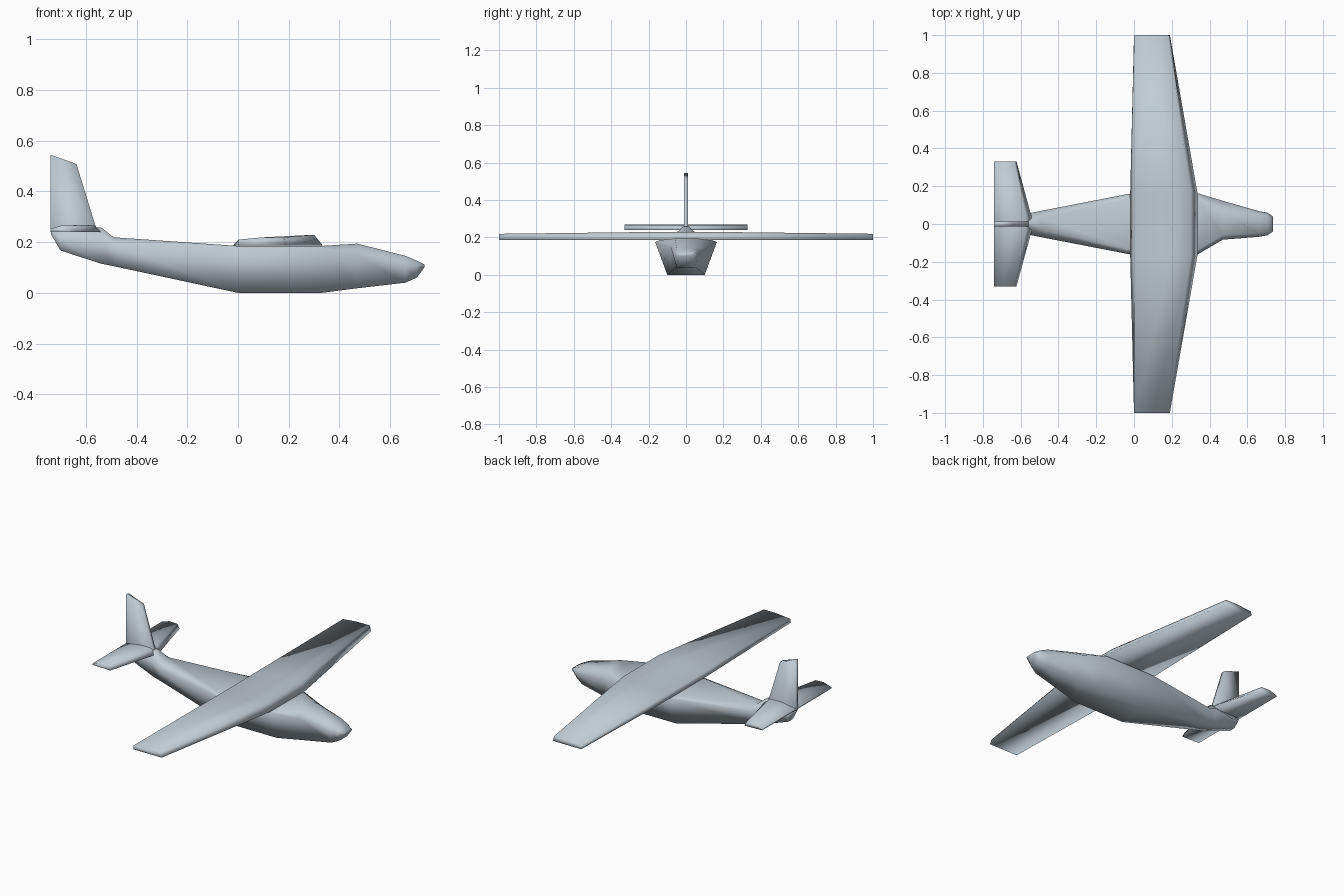
import bpy, bmesh

cube = bpy.data.objects.get("Cube")
if cube:
    bpy.data.objects.remove(cube, do_unlink=True)

paint = bpy.data.materials.new("pale blue grey")
paint.use_nodes = True
COLOR = (0.52, 0.6, 0.66, 1)
paint.diffuse_color = COLOR
paint.node_tree.nodes["Principled BSDF"].inputs["Base Color"].default_value = COLOR


def loft(name, rings):
    """Skin a list of equal-length point rings and cap both ends."""
    bm = bmesh.new()
    loops = [[bm.verts.new(p) for p in ring] for ring in rings]
    n = len(loops[0])
    for a, b in zip(loops, loops[1:]):
        for i in range(n):
            j = (i + 1) % n
            bm.faces.new((a[i], a[j], b[j], b[i]))
    bm.faces.new(loops[0])
    bm.faces.new(loops[-1][::-1])
    bmesh.ops.recalc_face_normals(bm, faces=bm.faces)
    for f in bm.faces:
        f.smooth = True
    mesh = bpy.data.meshes.new(name)
    bm.to_mesh(mesh)
    bm.free()
    mesh.materials.append(paint)
    obj = bpy.data.objects.new(name, mesh)
    bpy.context.collection.objects.link(obj)
    return obj


def section(x, low, mid, top, w_low, w_mid, w_top, extra=0):
    """Six-sided body ring; extra widens the left shoulder."""
    return [(x, -w_low, low), (x, w_low, low), (x, w_mid + extra, mid),
            (x, w_top, top), (x, -w_top, top), (x, -w_mid, mid)]


# Body, from tail to nose
loft("fuselage", [
    section(-0.738, 0.232, 0.24, 0.25, 0.008, 0.012, 0.01),
    section(-0.70, 0.167, 0.21, 0.255, 0.022, 0.03, 0.015),
    section(-0.54, 0.115, 0.215, 0.258, 0.04, 0.06, 0.015),
    section(-0.49, 0.105, 0.19, 0.219, 0.045, 0.07, 0.03),
    section(0.0, 0.0, 0.175, 0.185, 0.10, 0.165, 0.14),
    section(0.33, 0.0, 0.175, 0.185, 0.10, 0.165, 0.14),
    section(0.47, 0.018, 0.15, 0.194, 0.08, 0.083, 0.06, 0.04),
    section(0.66, 0.04, 0.105, 0.146, 0.05, 0.068, 0.05),
    section(0.705, 0.06, 0.105, 0.127, 0.035, 0.06, 0.045),
    section(0.735, 0.10, 0.107, 0.112, 0.03, 0.04, 0.03),
])

# One-piece wing with a straight centre and tapered outer panels
root = [(-0.02, 0.186), (0.0, 0.205), (0.2, 0.223), (0.30, 0.229), (0.335, 0.186)]
tip = [(0.0, 0.187), (0.002, 0.21), (0.1, 0.219), (0.18, 0.219), (0.19, 0.187)]
loft("wing", [[(x, y, z) for x, z in prof]
              for y, prof in ((-1, tip), (-0.17, root), (0.17, root), (1, tip))])

# Tailplane
tail_root = [(-0.74, 0.243), (-0.74, 0.252), (-0.64, 0.268), (-0.57, 0.266), (-0.54, 0.24)]
tail_tip = [(-0.74, 0.243), (-0.74, 0.252), (-0.69, 0.268), (-0.635, 0.266), (-0.622, 0.24)]
loft("tailplane", [[(x, y, z) for x, z in prof]
                   for y, prof in ((-0.33, tail_tip), (-0.03, tail_root),
                                   (0.03, tail_root), (0.33, tail_tip))])

# Upright fin, lofted from its base to its slanted top
loft("fin", [[(back, -0.012, zb), (back, 0.012, zb), (front, 0.012, zf), (front, -0.012, zf)]
             for back, zb, front, zf in ((-0.74, 0.24, -0.55, 0.24),
                                         (-0.74, 0.255, -0.563, 0.268),
                                         (-0.74, 0.545, -0.637, 0.508))])
